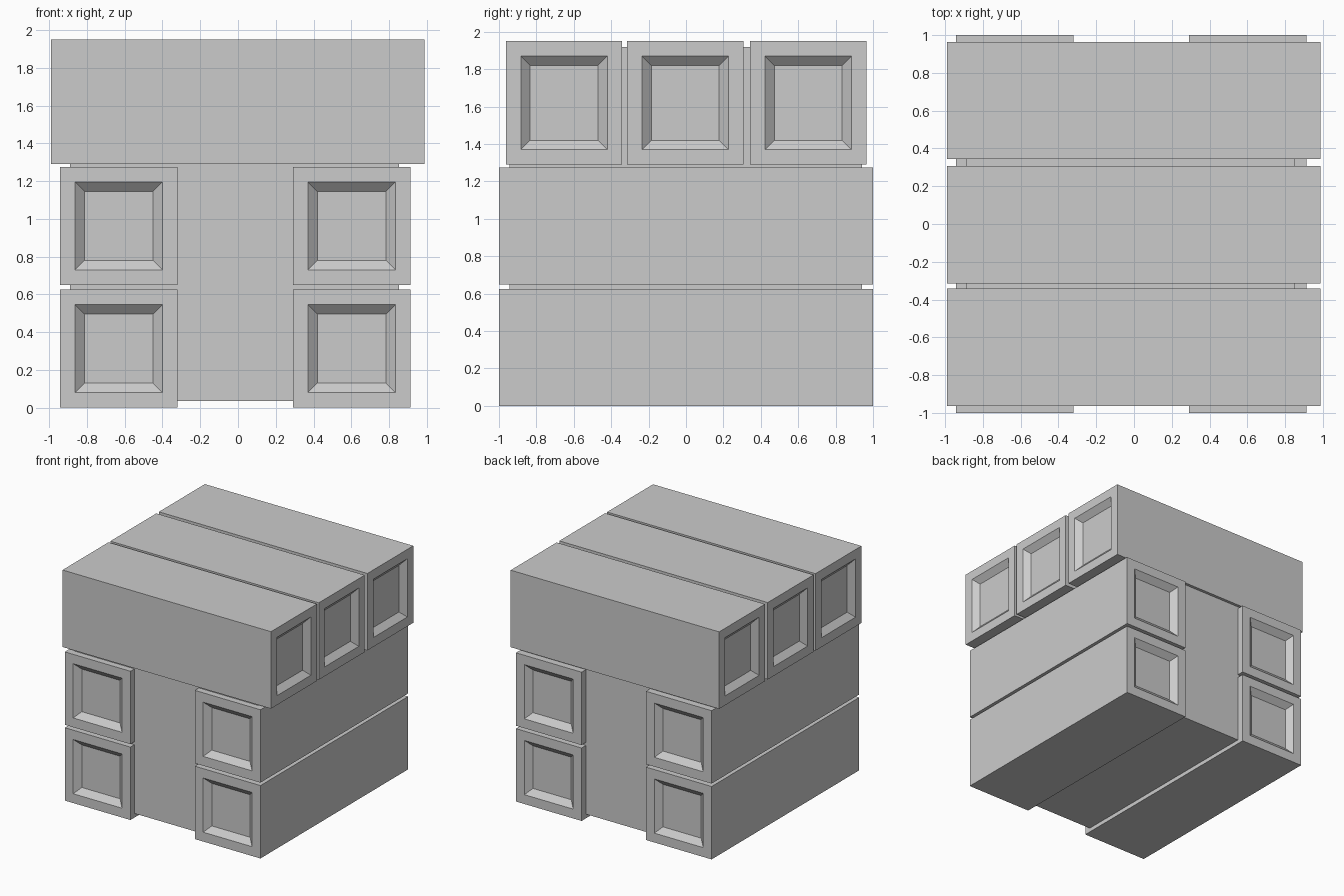
import bpy, bmesh
from mathutils import Vector

if "Cube" in bpy.data.objects:
    bpy.data.objects.remove(bpy.data.objects["Cube"])


def box(name, lo, hi, end_axis=None):
    """Box between two corners; faces along end_axis get a recessed panel."""
    lo, hi = Vector(lo), Vector(hi)
    bm = bmesh.new()
    bmesh.ops.create_cube(bm, size=1)
    bmesh.ops.scale(bm, vec=hi - lo, verts=bm.verts)
    bmesh.ops.translate(bm, vec=(lo + hi) / 2, verts=bm.verts)
    bm.normal_update()
    if end_axis is not None:
        ends = [f for f in bm.faces if abs(f.normal[end_axis]) > 0.9]
        # flat rim, then a sloped recess
        bmesh.ops.inset_region(bm, faces=ends, thickness=0.08, depth=0, use_even_offset=True)
        bm.normal_update()
        bmesh.ops.inset_region(bm, faces=ends, thickness=0.05, depth=0, use_even_offset=True)
        for f in ends:
            n = f.normal.copy()
            n = Vector([(1 if n[i] > 0 else -1) if i == end_axis else 0 for i in range(3)])
            bmesh.ops.translate(bm, vec=-0.045 * n, verts=f.verts)
    bmesh.ops.recalc_face_normals(bm, faces=bm.faces)
    mesh = bpy.data.meshes.new(name)
    bm.to_mesh(mesh)
    bm.free()
    obj = bpy.data.objects.new(name, mesh)
    bpy.context.collection.objects.link(obj)
    return obj


# Inner core showing through the gaps
box("core", (-0.89, -0.945, 0.035), (0.853, 0.94, 1.92))

# Two layers of lower beams running front to back
for layer, z in enumerate((0.0, 0.65)):
    for side, x in (("left", -0.943), ("right", 0.29)):
        box(f"lower_beam_{side}_{layer + 1}", (x, -1, z), (x + 0.623, 1, z + 0.625), 1)

# Three upper beams running side to side
for i, y in enumerate((-0.963, -0.315, 0.343)):
    box(f"upper_beam_{i + 1}", (-0.99, y, 1.29), (0.987, y + 0.622, 1.95), 0)
